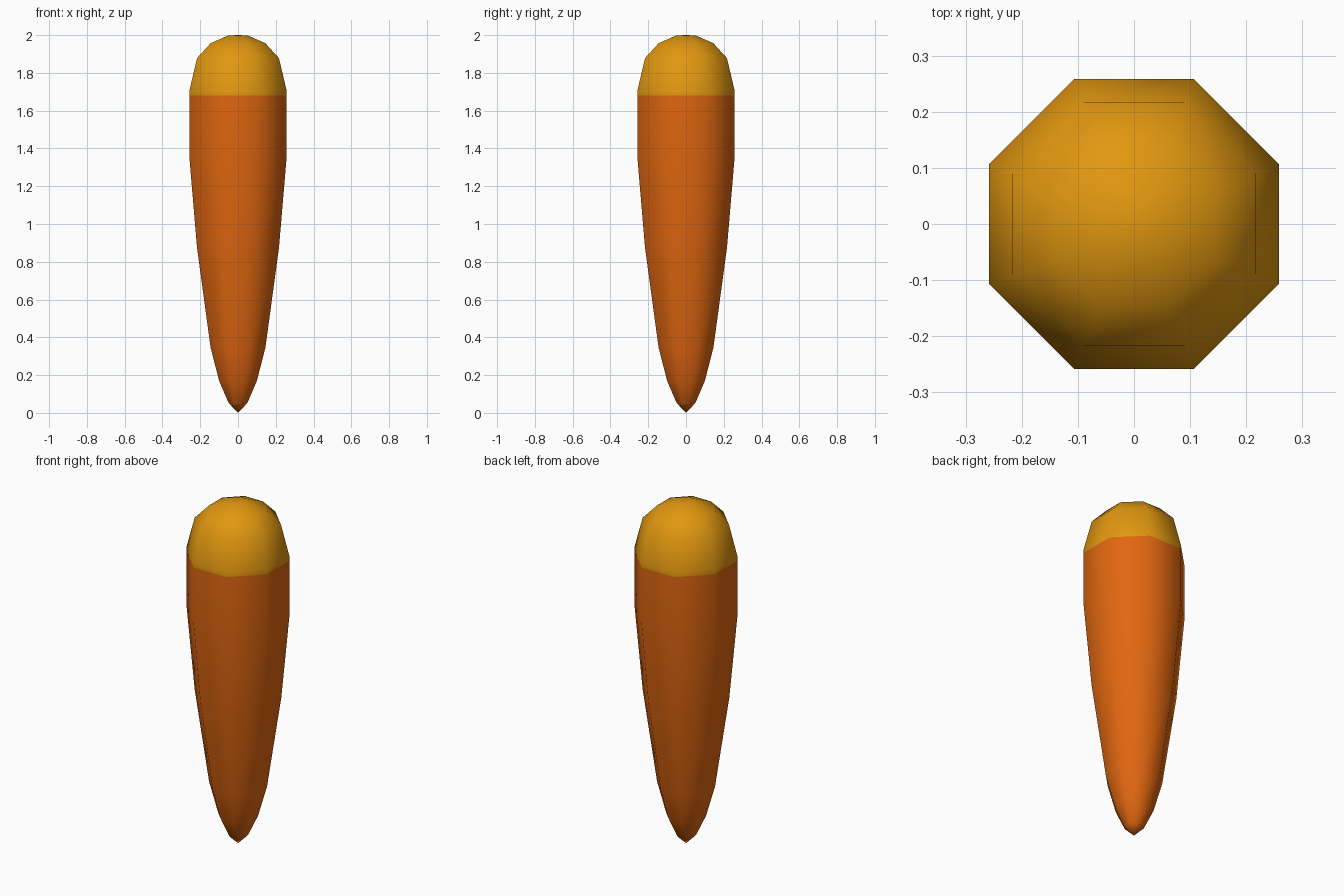
import bpy, bmesh, math

if "Cube" in bpy.data.objects:
    bpy.data.objects.remove(bpy.data.objects["Cube"])

SIDES = 8
SPLIT = 1.68  # height of the colour change
# (half-width across flats, height) from tip to top
PROFILE = [(0, 0), (0.05, 0.053), (0.10, 0.17), (0.145, 0.345), (0.217, 0.875),
           (0.258, 1.36), (0.258, SPLIT), (0.258, 1.703), (0.217, 1.878),
           (0.145, 1.957), (0.052, 1.998), (0, 2.0)]


def material(name, rgb):
    m = bpy.data.materials.new(name)
    m.diffuse_color = (*rgb, 1)
    m.use_nodes = True
    m.node_tree.nodes["Principled BSDF"].inputs["Base Color"].default_value = m.diffuse_color
    return m


# Octagonal lathed body
bm = bmesh.new()
rings = []
for r, z in PROFILE:
    if r == 0:
        rings.append([bm.verts.new((0, 0, z))] * SIDES)
        continue
    rad = r / math.cos(math.pi / SIDES)
    angles = [2 * math.pi * (i + 0.5) / SIDES for i in range(SIDES)]
    rings.append([bm.verts.new((rad * math.cos(a), rad * math.sin(a), z)) for a in angles])

for low, high in zip(rings, rings[1:]):
    for i in range(SIDES):
        j = (i + 1) % SIDES
        corners = list(dict.fromkeys((low[i], low[j], high[j], high[i])))
        face = bm.faces.new(corners)
        face.smooth = True
        # Gold cap above the split, orange below
        face.material_index = int(face.calc_center_median().z > SPLIT)

bmesh.ops.recalc_face_normals(bm, faces=bm.faces)
mesh = bpy.data.meshes.new("tapered_body")
bm.to_mesh(mesh)
bm.free()
mesh.materials.append(material("orange", (0.75, 0.135, 0.005)))
mesh.materials.append(material("gold", (0.75, 0.31, 0.005)))
body = bpy.data.objects.new("tapered_body", mesh)
bpy.context.collection.objects.link(body)
